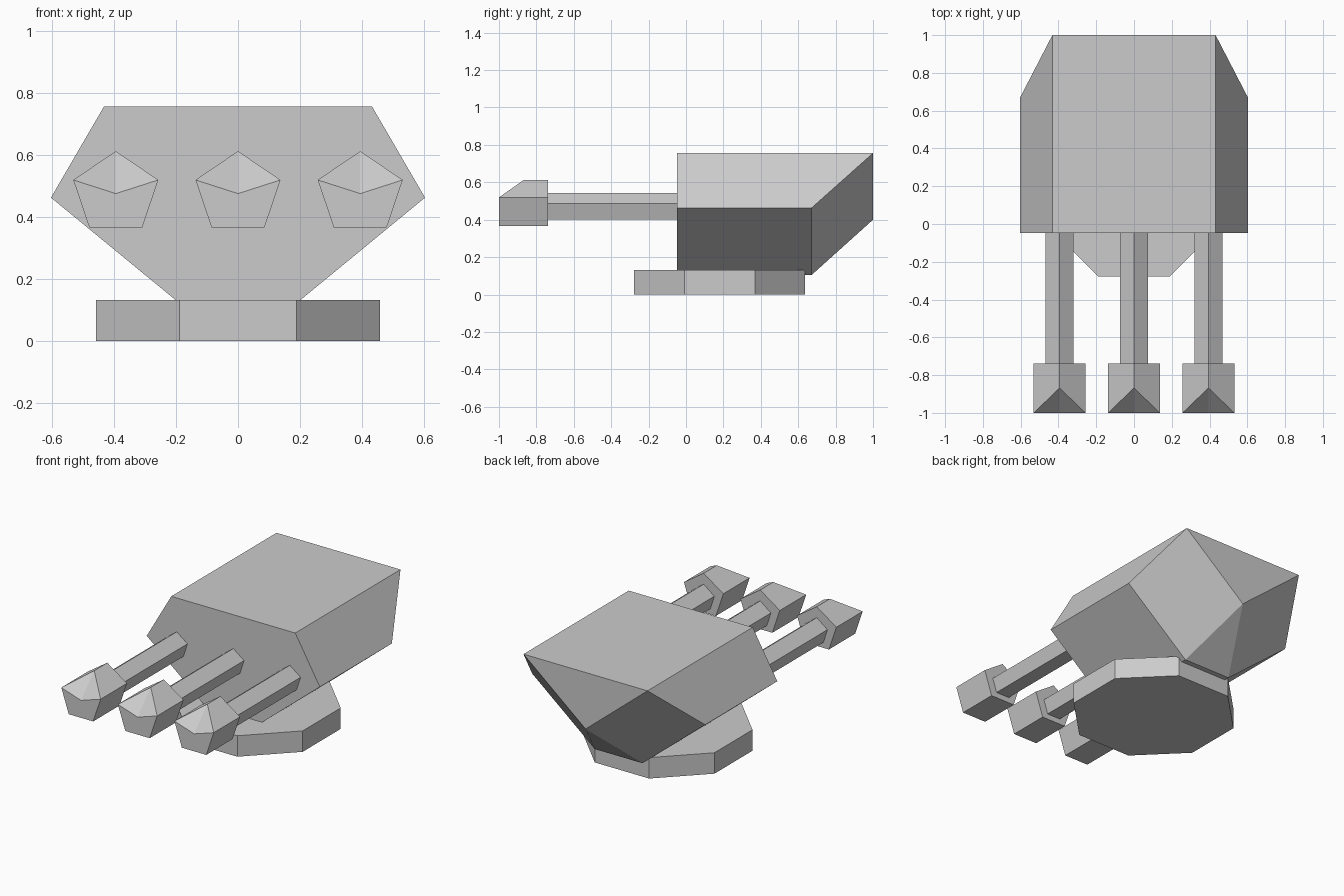
import bpy, bmesh, math

if "Cube" in bpy.data.objects:
    bpy.data.objects.remove(bpy.data.objects["Cube"], do_unlink=True)

# Single flat colour
grey = bpy.data.materials.new("light_grey")
grey.use_nodes = True
color = (0.6, 0.6, 0.6, 1.0)
grey.diffuse_color = color
grey.node_tree.nodes["Principled BSDF"].inputs["Base Color"].default_value = color


def loft(name, start, end, end_caps=None, extra=(), location=(0, 0, 0)):
    """Join two matching rings; cap the end with faces given by vertex index
    (start ring first, then end ring, then extra points)."""
    n = len(start)
    bm = bmesh.new()
    v = [bm.verts.new(p) for p in list(start) + list(end) + list(extra)]
    bm.faces.new(v[:n])
    for i in range(n):
        j = (i + 1) % n
        bm.faces.new((v[i], v[j], v[n + j], v[n + i]))
    for cap in end_caps or [range(n, 2 * n)]:
        bm.faces.new([v[i] for i in cap])
    bmesh.ops.recalc_face_normals(bm, faces=bm.faces)
    mesh = bpy.data.meshes.new(name)
    bm.to_mesh(mesh)
    bm.free()
    mesh.materials.append(grey)
    obj = bpy.data.objects.new(name, mesh)
    obj.location = location
    bpy.context.collection.objects.link(obj)
    return obj


# Octagonal base plate
radius = 0.457 / math.cos(math.pi / 8)
octagon = [(radius * math.cos(math.pi / 8 + i * math.pi / 4),
            0.18 + radius * math.sin(math.pi / 8 + i * math.pi / 4)) for i in range(8)]
loft("base_plate", [(x, y, 0) for x, y in octagon], [(x, y, 0.132) for x, y in octagon])

# Turret housing: hexagonal section with a raked, faceted back meeting at one point
section = [(-0.432, 0.756), (0.432, 0.756), (0.603, 0.462),
           (0.166, 0.103), (-0.166, 0.103), (-0.603, 0.462)]
back_y = [1, 1, 0.67, 0.67, 0.67, 0.67]
loft("turret_housing",
     [(x, -0.047, z) for x, z in section],
     [(x, y, z) for (x, z), y in zip(section, back_y)],
     end_caps=[(6, 7, 12), (7, 8, 9, 12), (9, 10, 12), (10, 11, 6, 12)],
     extra=[(0, 1, 0.40)])

# Three pentagonal barrels, each with a muzzle block cut to a slanted tip
barrel = [(0, 0.543), (0.075, 0.487), (0.047, 0.4), (-0.047, 0.4), (-0.075, 0.487)]
muzzle = [(0, 0.612), (0.137, 0.519), (0.085, 0.365), (-0.085, 0.365), (-0.137, 0.519)]
tip_y = [-0.868, -1, -1, -1, -1]
for side, x0 in (("right", -0.394), ("middle", 0), ("left", 0.394)):
    loft(side + "_barrel",
         [(x, -0.04, z) for x, z in barrel],
         [(x, -0.75, z) for x, z in barrel], location=(x0, 0, 0))
    loft(side + "_muzzle",
         [(x, -0.738, z) for x, z in muzzle],
         [(x, y, z) for (x, z), y in zip(muzzle, tip_y)],
         end_caps=[(5, 6, 10), (5, 10, 9), (6, 7, 8, 9, 10)],
         extra=[(0, -1, 0.475)], location=(x0, 0, 0))
